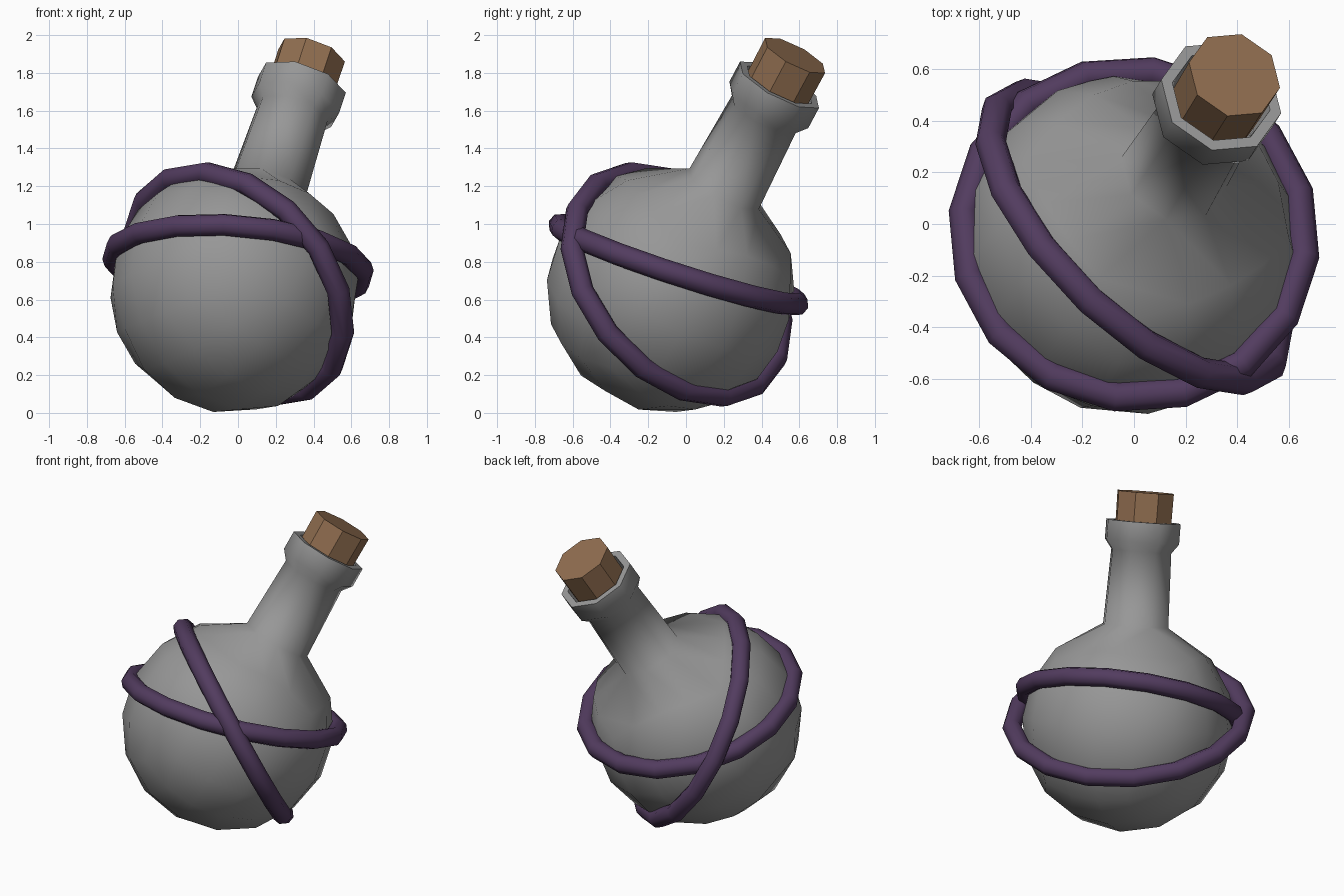
import bpy, bmesh, math
from mathutils import Vector, Matrix

cube = bpy.data.objects.get("Cube")
if cube:
    bpy.data.objects.remove(cube)


def material(name, rgb):
    m = bpy.data.materials.new(name)
    m.use_nodes = True
    m.diffuse_color = (*rgb, 1)
    m.node_tree.nodes["Principled BSDF"].inputs["Base Color"].default_value = (*rgb, 1)
    return m


GLASS = material("grey glass", (0.31, 0.31, 0.31))
CORK = material("brown cork", (0.28, 0.155, 0.08))
CORD = material("purple cord", (0.085, 0.045, 0.115))


def finish(name, bm, mat, matrix=None, sharp=75):
    """Turn a bmesh into an object, smooth except at edges over the sharp angle."""
    bmesh.ops.recalc_face_normals(bm, faces=bm.faces[:])
    for f in bm.faces:
        f.smooth = True
    for e in bm.edges:
        e.smooth = e.calc_face_angle(0) < math.radians(sharp)
    if matrix:
        bm.transform(matrix)
    mesh = bpy.data.meshes.new(name)
    bm.to_mesh(mesh)
    bm.free()
    mesh.materials.append(mat)
    obj = bpy.data.objects.new(name, mesh)
    bpy.context.collection.objects.link(obj)


# Leaning frame shared by the flask and its stopper
centre = Vector((-0.02, -0.08, 0.657))
axis = Vector((0.281, 0.451, 0.847)).normalized()
side = Vector((0, 0, 1)).cross(axis).normalized()
lean = side.cross(axis)
frame = Matrix((-lean, side, axis)).transposed().to_4x4()
frame = Matrix.Translation(centre) @ frame @ Matrix.Rotation(math.radians(26), 4, "Z")

# Flask: quad sphere whose top opening is extruded into neck, lip and mouth
RADIUS = 0.662
bm = bmesh.new()
bmesh.ops.create_cube(bm, size=2)
bmesh.ops.subdivide_edges(bm, edges=bm.edges[:], cuts=3, use_grid_fill=True)
for v in bm.verts:
    v.co = Vector([math.tan(c * math.pi / 4) for c in v.co]).normalized() * RADIUS
top = max(bm.verts, key=lambda v: v.co.z)
loop = list({v for f in top.link_faces for v in f.verts} - {top})
bmesh.ops.delete(bm, geom=[top], context="VERTS")


def shape_ring(verts, radius, height):
    for v in verts:
        flat = Vector((v.co.x, v.co.y, 0)).normalized() * radius
        v.co = flat + Vector((0, 0, height))


shape_ring(loop, 0.215, 0.625)
profile = [(0.198, 1.09), (0.245, 1.15), (0.245, 1.275), (0.2, 1.275), (0.185, 1.1)]
edges = [e for e in bm.edges if e.is_boundary]
for radius, height in profile:
    made = bmesh.ops.extrude_edge_only(bm, edges=edges)["geom"]
    edges = [g for g in made if isinstance(g, bmesh.types.BMEdge) and g.is_boundary]
    shape_ring([g for g in made if isinstance(g, bmesh.types.BMVert)], radius, height)
bmesh.ops.holes_fill(bm, edges=edges, sides=8)
finish("flask", bm, GLASS, frame)

# Stopper: eight-sided plug standing out of the mouth
bm = bmesh.new()
bmesh.ops.create_cone(bm, cap_ends=True, segments=8, radius1=0.182, radius2=0.186, depth=0.33,
                      matrix=Matrix.Translation((0, 0, 1.293)))
finish("stopper", bm, CORK, frame, sharp=30)


def cord(name, centre, u, v, ru, rv, tube=0.06, steps=16, sides=8, phase=0.26):
    """Closed oval tube around the two given in-plane directions."""
    u = Vector(u).normalized()
    v = Vector(v)
    v = (v - u * v.dot(u)).normalized()
    n = u.cross(v)
    bm = bmesh.new()
    rings = []
    for i in range(steps):
        a = phase + math.tau * i / steps
        out = u * math.cos(a) + v * math.sin(a)
        mid = Vector(centre) + u * ru * math.cos(a) + v * rv * math.sin(a)
        angles = [math.tau * j / sides for j in range(sides)]
        rings.append([bm.verts.new(mid + tube * (out * math.cos(b) + n * math.sin(b)))
                      for b in angles])
    for i in range(steps):
        p, q = rings[i], rings[(i + 1) % steps]
        for j in range(sides):
            k = (j + 1) % sides
            bm.faces.new((p[j], q[j], q[k], p[k]))
    finish(name, bm, CORD)


# Cords wrapped around the bulb
cord("level_cord", (0, -0.04, 0.785), (1, 0, -0.083), (0, 1, -0.325), 0.665, 0.668)
cord("steep_cord", (0, -0.05, 0.68), (0.69, -0.72, 0.06), (-0.35, -0.28, 0.89), 0.73, 0.66)
